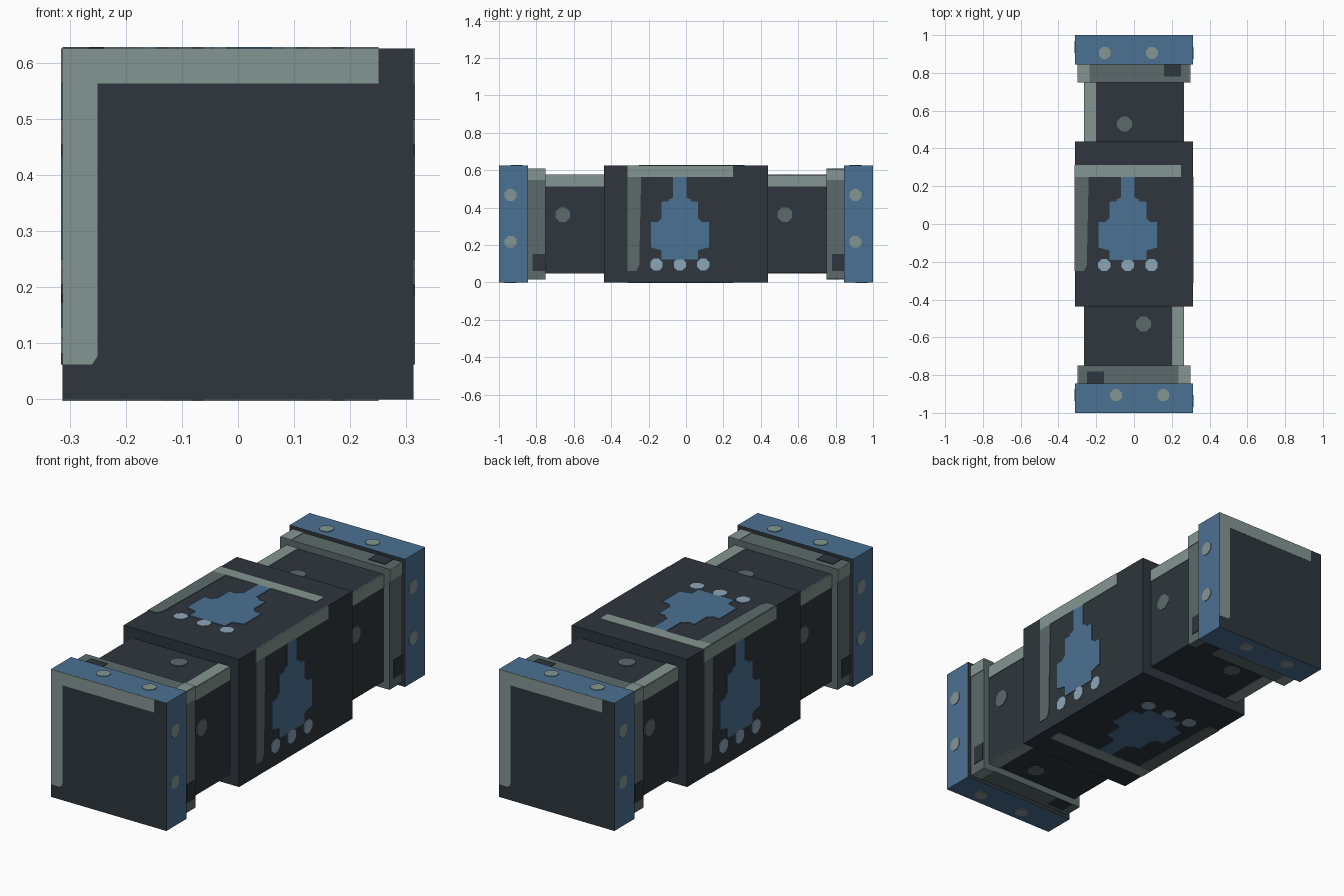
import bpy, bmesh, math
from mathutils import Vector

if "Cube" in bpy.data.objects:
    bpy.data.objects.remove(bpy.data.objects["Cube"])

H = 0.3125  # half width of the body, also the height of the long axis


def material(name, rgb):
    m = bpy.data.materials.new(name)
    lin = [((c / 255 + 0.055) / 1.055) ** 2.4 for c in rgb]
    m.diffuse_color = (*lin, 1)
    m.use_nodes = True
    m.node_tree.nodes["Principled BSDF"].inputs["Base Color"].default_value = m.diffuse_color
    return m


DARK = material("charcoal", (46, 54, 60))
BLUE = material("steel_blue", (75, 113, 147))
LIGHT = material("pale_grey_green", (133, 150, 146))
MID = material("dull_grey_green", (92, 107, 106))
LAMP = material("pale_blue", (140, 166, 184))

X, Y, Z = Vector((1, 0, 0)), Vector((0, 1, 0)), Vector((0, 0, 1))


def finish(name, bm, mats):
    bmesh.ops.recalc_face_normals(bm, faces=bm.faces)
    me = bpy.data.meshes.new(name)
    bm.to_mesh(me)
    bm.free()
    for m in mats:
        me.materials.append(m)
    ob = bpy.data.objects.new(name, me)
    bpy.context.collection.objects.link(ob)
    return ob


def box(name, half, y0, y1, mat, end_mat=None):
    bm = bmesh.new()
    bmesh.ops.create_cube(bm, size=1)
    for v in bm.verts:
        v.co = Vector((v.co.x * 2 * half, (y0 + y1) / 2 + v.co.y * (y1 - y0),
                       H + v.co.z * 2 * half))
    bm.normal_update()
    for f in bm.faces:
        f.material_index = 1 if end_mat and abs(f.normal.y) > 0.5 else 0
    return finish(name, bm, [mat, end_mat or mat])


def plate(name, frame, outline, mat, thick=0.003):
    """Thin painted plate, outline given in the (u, v) plane of a face."""
    c, u, v = frame
    n = u.cross(v)
    bm = bmesh.new()
    low = [bm.verts.new(c + u * a + v * b - n * 0.002) for a, b in outline]
    top = [bm.verts.new(c + u * a + v * b + n * thick) for a, b in outline]
    bm.faces.new(top)
    bm.faces.new(low[::-1])
    for i in range(len(top)):
        j = (i + 1) % len(top)
        bm.faces.new((low[i], low[j], top[j], top[i]))
    return finish(name, bm, [mat])


def rect(u0, u1, v0, v1):
    return [(u0, v0), (u1, v0), (u1, v1), (u0, v1)]


def disc(u, v, r, n=8):
    return [(u + r * math.cos(math.tau * (i + .5) / n),
             v + r * math.sin(math.tau * (i + .5) / n)) for i in range(n)]


def face_frame(u, v, half, yc=0.0):
    return (Vector((0, yc, H)) + u.cross(v) * half, u, v)


# central body with the same painted panel on its four long sides
box("body", H, -0.4375, 0.4375, DARK)
half_emblem = [(0.036, 0.25), (0.036, 0.14), (0.06, 0.13), (0.06, 0.12), (0.098, 0.12),
               (0.098, 0.03), (0.12, 0.01), (0.155, 0.01), (0.155, -0.125),
               (0.098, -0.14), (0.098, -0.19)]
emblem = ([(-0.033 - a, b) for a, b in half_emblem]
          + [(-0.033 + a, b) for a, b in reversed(half_emblem)])
body_sides = {"right": (Y, Z), "left": (-Y, Z), "top": (X, Y), "bottom": (X, -Y)}
for side, (u, v) in body_sides.items():
    fr = face_frame(u, v, H)
    plate(f"body_{side}_upper_stripe", fr, rect(-H, 0.25, 0.25, H), LIGHT)
    plate(f"body_{side}_side_stripe", fr,
          [(-H, -0.25), (-0.265, -0.25), (-0.25, -0.22), (-0.24, 0.25), (-H, 0.25)], MID)
    plate(f"body_{side}_emblem", fr, emblem, BLUE)
    for k in (-1, 0, 1):
        plate(f"body_{side}_lamp_{k + 2}", fr,
              disc(-0.033 + k * 0.125, -0.217, 0.035), LAMP)

# each end: neck, collar and cap, the second end turned half way round
for end, s in (("front", -1), ("back", 1)):
    def span(name, half, a, b, *mats):
        box(f"{end}_{name}", half, min(s * a, s * b), max(s * a, s * b), *mats)

    span("neck", 0.2625, 0.43, 0.86, DARK)
    span("collar", 0.295, 0.75, 0.85, MID)
    span("cap", H, 0.845, 1.0, BLUE, DARK)

    sides = {"right": (Y, Z), "left": (-Y, Z),
             "top": (Y * s, X * -s), "bottom": (Y * -s, X * -s)}
    for side, (u, v) in sides.items():
        # neck stripe and round stud
        fr = face_frame(u, v, 0.2625, s * 0.594)
        plate(f"{end}_neck_{side}_stripe", fr, rect(-0.156, 0.156, 0.2, 0.2625), LIGHT)
        plate(f"{end}_neck_{side}_stud", fr, disc(-0.065, 0.05, 0.042), MID)
        # collar stripe and dark patch
        fr = face_frame(u, v, 0.295, s * 0.8)
        plate(f"{end}_collar_{side}_stripe", fr, rect(-0.05, 0.05, 0.235, 0.295), LIGHT)
        plate(f"{end}_collar_{side}_patch", fr, rect(-0.02, 0.045, -0.25, -0.16), DARK)
        # cap rivets
        fr = face_frame(u, v, H, s * 0.922)
        for i, h in enumerate((-0.095, 0.155)):
            plate(f"{end}_cap_{side}_rivet_{i + 1}", fr, disc(-0.016, h, 0.034), LIGHT)

    # stripes on the flat end
    fr = face_frame(X * -s, Z, 1.0)
    fr = (Vector((0, s * 0.999, H)), fr[1], fr[2])
    plate(f"{end}_end_upper_stripe", fr, rect(-H, 0.25, 0.25, H), LIGHT, 0.002)
    plate(f"{end}_end_side_stripe", fr,
          [(-H, -0.25), (-0.26, -0.25), (-0.25, -0.235), (-0.25, 0.25), (-H, 0.25)],
          LIGHT, 0.002)
